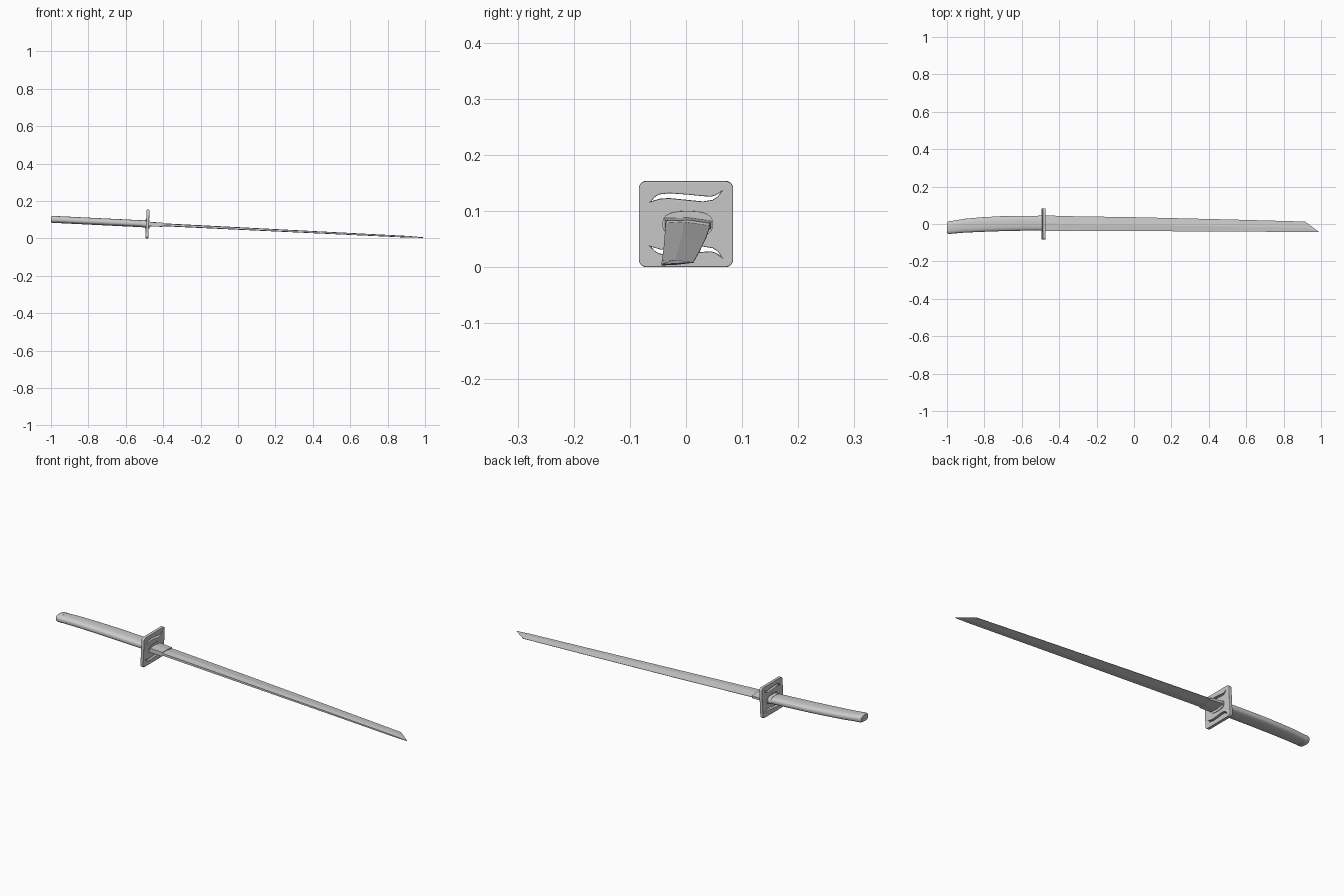
import bpy, bmesh, math
from mathutils import Matrix, Vector

if "Cube" in bpy.data.objects:
    bpy.data.objects.remove(bpy.data.objects["Cube"])

# Everything is modelled with the guard at the origin, then tilted into place
PLACE = Matrix.Translation((-0.484, 0, 0.077)) @ Matrix.Rotation(0.049, 4, 'Y')


def loft(name, rings, smooth=False):
    bm = bmesh.new()
    loops = [[bm.verts.new(PLACE @ Vector(p)) for p in r] for r in rings]
    n = len(loops[0])
    for a, b in zip(loops, loops[1:]):
        for i in range(n):
            j = (i + 1) % n
            bm.faces.new((a[i], a[j], b[j], b[i]))
    bm.faces.new(loops[0][::-1])
    bm.faces.new(loops[-1])
    bmesh.ops.recalc_face_normals(bm, faces=bm.faces)
    me = bpy.data.meshes.new(name)
    bm.to_mesh(me)
    bm.free()
    ob = bpy.data.objects.new(name, me)
    bpy.context.collection.objects.link(ob)
    if smooth:
        bpy.context.view_layer.objects.active = ob
        ob.select_set(True)
        bpy.ops.object.shade_smooth_by_angle(angle=math.radians(40))
        ob.select_set(False)
    return ob


def oval(x, cy, ry, rz, n=32, power=0.75):
    ring = []
    for i in range(n):
        a = 2 * math.pi * i / n
        c, s = math.cos(a), math.sin(a)
        ring.append((x, cy + ry * math.copysign(abs(c) ** power, c),
                     rz * math.copysign(abs(s) ** power, s)))
    return ring


def blade_section(x, spine, edge, t, z=0.0):
    ridge = spine + 0.42 * (edge - spine)
    return [(x, spine, z - t * 0.75), (x, ridge, z - t), (x, edge, z - t * 0.12),
            (x, edge, z + t * 0.12), (x, ridge, z + t), (x, spine, z + t * 0.75)]


# Blade: thick spine at -y, ridge, cutting edge at +y, slanted tip
loft("blade", [blade_section(0.0, -0.036, 0.044, 0.0080),
               blade_section(0.5, -0.038, 0.036, 0.0068),
               blade_section(1.0, -0.040, 0.024, 0.0055),
               blade_section(1.40, -0.043, 0.013, 0.0045),
               blade_section(1.475, -0.044, -0.0425, 0.0015)])

# Collar at the blade root
collar = [(-0.039, -0.011), (0.005, -0.012), (0.046, -0.006),
          (0.046, 0.006), (0.005, 0.012), (-0.039, 0.011)]
loft("blade_collar", [[(x, y * k, z * k) for y, z in collar]
                      for x, k in ((0, 1.0), (0.078, 0.95), (0.081, 0.9))])

# Handle: gently curved oval grip
grip = [(-0.49, -0.0175, 0.034), (-0.42, -0.009, 0.037), (-0.33, -0.003, 0.039),
        (-0.22, 0.002, 0.040), (-0.12, 0.004, 0.040), (-0.005, 0.005, 0.039)]
loft("handle", [oval(x, c, r, 0.0185) for x, c, r in grip], True)

# Pommel cap with rounded end
loft("pommel", [oval(x, c, 0.0345 * k, 0.0195 * k) for x, c, k in
                ((-0.488, -0.0172, 1), (-0.505, -0.019, 0.99),
                 (-0.511, -0.0195, 0.93), (-0.516, -0.020, 0.78))], True)

# Ferrule and washer against the guard
loft("ferrule", [oval(x, 0.005, 0.0405 * k, 0.0205 * k) for x, k in
                 ((-0.028, 0.97), (-0.025, 1), (-0.005, 1))], True)
loft("washer", [oval(x, 0.003, 0.045, 0.0235) for x in (-0.011, 0.011)], True)

# Guard: rounded square plate with two mirrored wavy slots
cu = bpy.data.curves.new("guard", 'CURVE')
cu.dimensions = '2D'
cu.fill_mode = 'BOTH'
cu.extrude = 0.006
cu.bevel_depth = 0.002
cu.bevel_resolution = 2
cu.offset = -0.002
cu.resolution_u = 6


def outline(points):
    s = cu.splines.new('POLY')
    s.points.add(len(points) - 1)
    for p, (a, b) in zip(s.points, points):
        p.co = (a, b, 0, 1)
    s.use_cyclic_u = True


R = 0.013
plate = []
for k, (sx, sy) in enumerate(((1, 1), (-1, 1), (-1, -1), (1, -1))):
    for i in range(7):
        a = math.pi / 2 * (k + i / 6)
        plate.append((sx * (0.084 - R) + R * math.cos(a),
                      sy * (0.0765 - R) + R * math.sin(a)))
outline(plate)
slot = [(-0.063, 0.040), (-0.056, 0.048), (-0.048, 0.053), (-0.030, 0.055),
        (0.0, 0.053), (0.030, 0.050), (0.045, 0.049), (0.054, 0.052), (0.063, 0.058),
        (0.057, 0.049), (0.048, 0.043), (0.030, 0.040), (0.0, 0.043),
        (-0.030, 0.046), (-0.046, 0.045)]
outline(slot[::-1])
outline([(y, -z) for y, z in slot])

guard_curve = bpy.data.objects.new("guard_outline", cu)
bpy.context.collection.objects.link(guard_curve)
bpy.context.view_layer.update()
dg = bpy.context.evaluated_depsgraph_get()
me = bpy.data.meshes.new_from_object(guard_curve.evaluated_get(dg))
bpy.data.objects.remove(guard_curve)
me.transform(PLACE @ Matrix(((0, 0, 1, 0), (1, 0, 0, 0), (0, 1, 0, 0), (0, 0, 0, 1))))
guard = bpy.data.objects.new("guard", me)
bpy.context.collection.objects.link(guard)
bpy.context.view_layer.objects.active = guard
guard.select_set(True)
bpy.ops.object.shade_smooth_by_angle(angle=math.radians(30))
